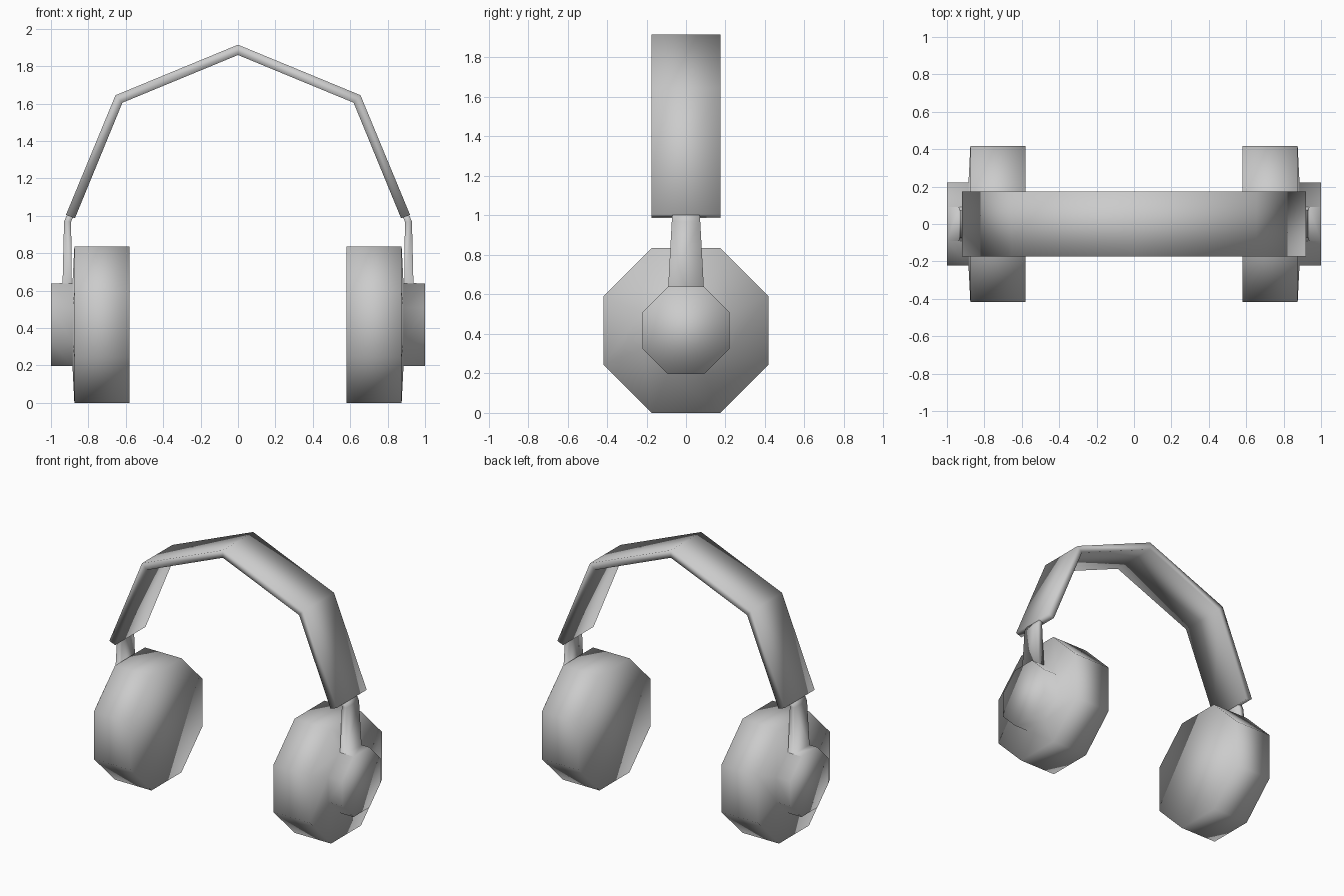
import bpy, bmesh

if "Cube" in bpy.data.objects:
    bpy.data.objects.remove(bpy.data.objects["Cube"], do_unlink=True)

grey = bpy.data.materials.new("light_grey")
grey.use_nodes = True
grey.diffuse_color = (0.6, 0.6, 0.6, 1)
grey.node_tree.nodes["Principled BSDF"].inputs["Base Color"].default_value = (0.6, 0.6, 0.6, 1)

AXIS_Z = 0.418


def finish(bm, name):
    """Turn a bmesh into a smooth, grey object."""
    bmesh.ops.recalc_face_normals(bm, faces=bm.faces)
    for f in bm.faces:
        f.smooth = True
    mesh = bpy.data.meshes.new(name)
    bm.to_mesh(mesh)
    bm.free()
    mesh.materials.append(grey)
    obj = bpy.data.objects.new(name, mesh)
    bpy.context.collection.objects.link(obj)
    return obj


def loft(bm, rings):
    """Bridge a list of equal rings and cap both ends."""
    loops = [[bm.verts.new(p) for p in ring] for ring in rings]
    for a, b in zip(loops, loops[1:]):
        for i in range(len(a)):
            j = (i + 1) % len(a)
            bm.faces.new((a[i], a[j], b[j], b[i]))
    bm.faces.new(loops[0])
    bm.faces.new(loops[-1])


def octagon(x, r):
    """Flat-topped octagon facing along x."""
    k = r * 0.4142
    corners = [(k, r), (r, k), (r, -k), (k, -r), (-k, -r), (-r, -k), (-r, k), (-k, r)]
    return [(x, y, AXIS_Z + z) for y, z in corners]


# Ear cup with stepped outer housing
bm = bmesh.new()
loft(bm, [octagon(0.58, 0.418), octagon(0.875, 0.418),
          octagon(0.885, 0.221), octagon(1.0, 0.221)])
bm.normal_update()

# Stem drawn out of the top face of the housing
top = next(f for f in bm.faces
           if all(v.co.x > 0.88 and v.co.z > AXIS_Z + 0.2 for v in f.verts))
for z, inner, outer, half in [(0.64, 0.89, 0.938, 0.09),
                              (0.97, 0.892, 0.93, 0.072),
                              (1.015, 0.872, 0.91, 0.068)]:
    mid = top.calc_center_median().x
    top = bmesh.ops.extrude_discrete_faces(bm, faces=[top])["faces"][0]
    for v in top.verts:
        v.co = (outer if v.co.x > mid else inner, half if v.co.y > 0 else -half, z)
cups = finish(bm, "ear_cups")
mirror = cups.modifiers.new("Mirror", "MIRROR")
mirror.use_mirror_merge = False

# Faceted headband
outer = [(0.92, 1.005), (0.655, 1.645), (0, 1.915)]
inner = [(0.872, 0.987), (0.618, 1.605), (0, 1.86)]
half_rings = [[(ox, -0.175, oz), (ox, 0.175, oz), (ix, 0.175, iz), (ix, -0.175, iz)]
              for (ox, oz), (ix, iz) in zip(outer, inner)]
other_half = [[(-x, y, z) for x, y, z in ring] for ring in reversed(half_rings[:-1])]
bm = bmesh.new()
loft(bm, half_rings + other_half)
finish(bm, "headband")
